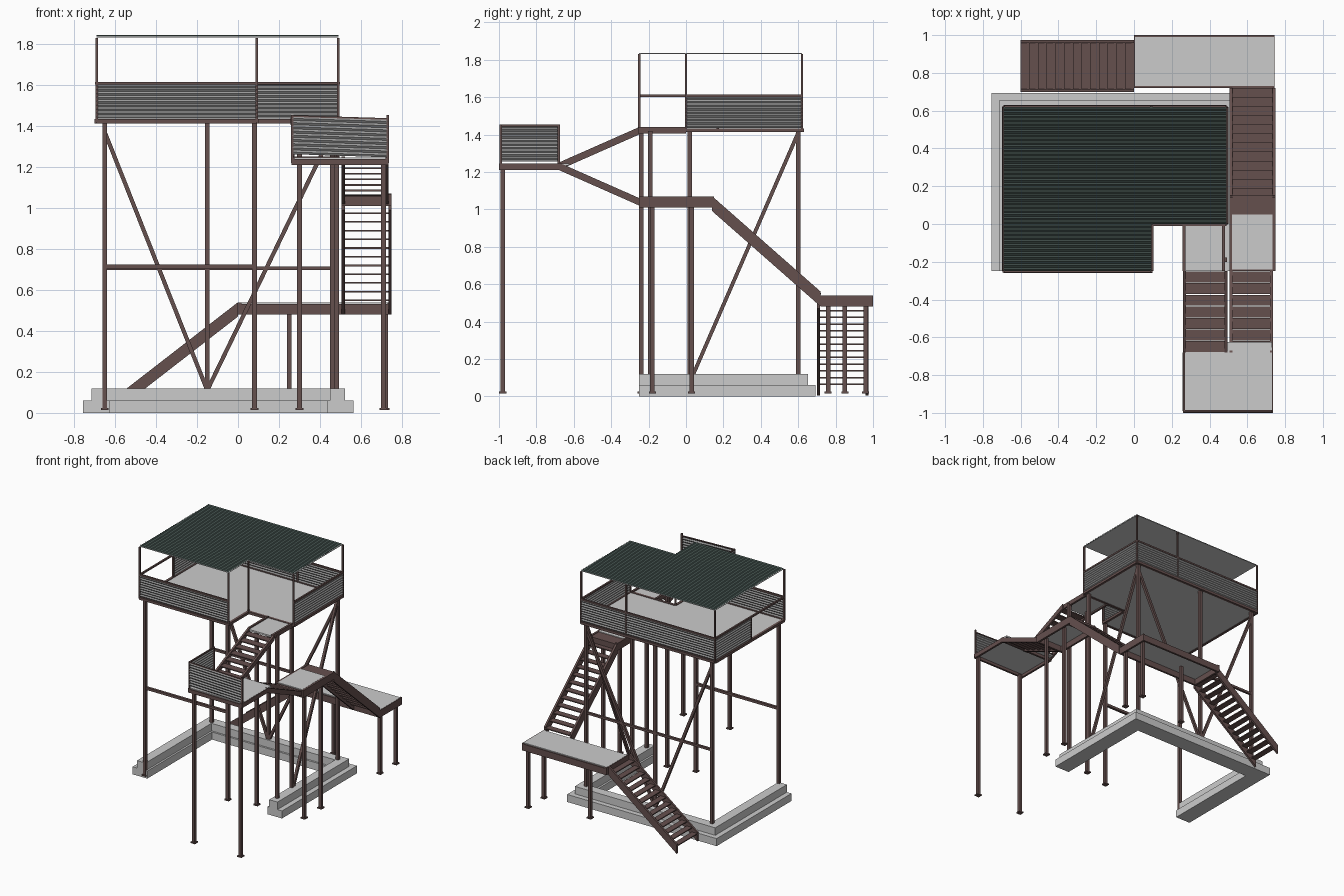
import bpy, bmesh
from mathutils import Vector, Matrix

old = bpy.data.objects.get("Cube")
if old:
    bpy.data.objects.remove(old)


def material(name, rgb):
    m = bpy.data.materials.new(name)
    m.use_nodes = True
    m.diffuse_color = (*rgb, 1)
    m.node_tree.nodes["Principled BSDF"].inputs["Base Color"].default_value = (*rgb, 1)
    return m


BROWN = material("brown painted steel", (0.13, 0.08, 0.076))
GREY = material("pale concrete grey", (0.6, 0.6, 0.6))
SHEET = material("grey corrugated sheet", (0.32, 0.32, 0.32))
GREEN = material("dark green roofing", (0.042, 0.062, 0.056))


class Part:
    """Collects simple solids into one named object."""

    def __init__(self, name, mat):
        self.name, self.mat, self.bm = name, mat, bmesh.new()

    def box(self, x0, x1, y0, y1, z0, z1):
        size = Matrix.Diagonal((x1 - x0, y1 - y0, z1 - z0, 1))
        mid = Matrix.Translation(((x0 + x1) / 2, (y0 + y1) / 2, (z0 + z1) / 2))
        bmesh.ops.create_cube(self.bm, size=1, matrix=mid @ size)

    def bar(self, a, b, w):
        """Square bar between two points."""
        a, b = Vector(a), Vector(b)
        d = b - a
        turn = d.to_track_quat('Z', 'Y').to_matrix().to_4x4()
        size = Matrix.Diagonal((w, w, d.length, 1))
        bmesh.ops.create_cube(self.bm, size=1, matrix=Matrix.Translation((a + b) / 2) @ turn @ size)

    def extrude(self, points, shift):
        """Closed outline pushed along a vector."""
        face = self.bm.faces.new([self.bm.verts.new(p) for p in points])
        new = bmesh.ops.extrude_face_region(self.bm, geom=[face])
        moved = [v for v in new["geom"] if isinstance(v, bmesh.types.BMVert)]
        bmesh.ops.translate(self.bm, verts=moved, vec=shift)

    def corrugate(self, start, along, up, out, pitch=0.02):
        """Zigzag sheet: ridges run along one vector and repeat up another."""
        start, along, up, out = map(Vector, (start, along, up, out))
        n = 2 * max(1, round(up.length / pitch))
        rows = []
        for i in range(n + 1):
            p = start + up * (i / n) + out * (i % 2)
            rows.append((self.bm.verts.new(p), self.bm.verts.new(p + along)))
        for (a, b), (c, d) in zip(rows, rows[1:]):
            self.bm.faces.new((a, b, d, c))

    def done(self):
        bmesh.ops.recalc_face_normals(self.bm, faces=self.bm.faces)
        me = bpy.data.meshes.new(self.name)
        self.bm.to_mesh(me)
        self.bm.free()
        me.materials.append(self.mat)
        ob = bpy.data.objects.new(self.name, me)
        bpy.context.collection.objects.link(ob)


# Stepped foundation: left, back and right strips
base = Part("foundation", GREY)
for outer, inner, z0, z1 in ((0, 0.015, 0, 0.06), (0.04, 0, 0.06, 0.12)):
    l, r, k = -0.755 + outer, 0.563 - outer, 0.693 - outer
    il, ir, ik = -0.64 + inner, 0.45 - inner, 0.58 - inner
    base.extrude([(l, -0.25, z0), (il, -0.25, z0), (il, ik, z0), (ir, ik, z0),
                  (ir, -0.25, z0), (r, -0.25, z0), (r, k, z0), (l, k, z0)], (0, 0, z1 - z0))
base.done()

# Vertical posts with foot plates: x, y, top height
posts = Part("support_posts", BROWN)
for x, y, top in ((-0.65, -0.24, 1.42), (0.08, -0.24, 1.42), (-0.65, 0.6, 1.42), (0.46, 0.6, 1.42),
                  (-0.15, 0.6, 1.42), (0.46, 0.02, 1.42), (0.3, -0.19, 1.42), (0.48, -0.19, 1.42),
                  (0.3, -0.98, 1.22), (0.71, -0.98, 1.22),
                  (0.71, -0.18, 1.03), (0.71, 0.03, 1.03),
                  (0.72, 0.96, 0.5), (0.72, 0.76, 0.5), (0.25, 0.85, 0.5)):
    foot = 0.06 if y == 0.6 else 0.015
    posts.box(x - 0.012, x + 0.012, y - 0.012, y + 0.012, foot, top)
    posts.box(x - 0.019, x + 0.019, y - 0.019, y + 0.019, foot, foot + 0.01)
posts.done()

# Diagonal braces and middle rails
brace = Part("braces", BROWN)
brace.bar((-0.65, 0.6, 1.37), (-0.15, 0.6, 0.11), 0.02)
brace.bar((0.46, 0.6, 1.37), (-0.15, 0.6, 0.11), 0.02)
brace.bar((0.46, 0.6, 1.41), (0.46, 0.04, 0.12), 0.02)
brace.bar((-0.65, 0.6, 0.705), (0.46, 0.6, 0.705), 0.018)
brace.bar((-0.65, -0.24, 0.715), (0.08, -0.24, 0.715), 0.02)
brace.done()

# L-shaped deck and roof outline
L, R, F, B, NX = -0.69, 0.49, -0.25, 0.62, 0.092
outline = [(L, F), (NX, F), (NX, 0), (R, 0), (R, B), (L, B)]
deck = Part("main_deck", GREY)
deck.extrude([(x, y, 1.417) for x, y in outline], (0, 0, 0.012))
deck.box(0.27, 0.47, F, 0, 1.417, 1.43)
deck.done()

frame = Part("deck_frame", BROWN)
for (x0, y0), (x1, y1) in zip(outline, outline[1:] + outline[:1]):
    frame.bar((x0, y0, 1.423), (x1, y1, 1.423), 0.02)
for x in (0.265, 0.475):
    frame.box(x - 0.008, x + 0.008, F, 0, 1.405, 1.44)
frame.done()

# Roof posts and hand rails, with a short post where the left parapet ends
LEFT_END = 0.17
rails = Part("roof_posts_and_rails", BROWN)
for x, y, top in [(*p, 1.83) for p in outline + [(NX, B)]] + [(L, LEFT_END, 1.61)]:
    rails.box(x - 0.006, x + 0.006, y - 0.006, y + 0.006, 1.42, top)
for a, b in (((L, F), (NX, F)), ((L, F), (L, B)), ((L, B), (R, B)), ((R, B), (R, 0))):
    rails.bar((*a, 1.608), (*b, 1.608), 0.013)
rails.done()

# Corrugated parapets around the deck
wall = Part("deck_parapet", SHEET)
H = (0, 0, 0.17)
wall.corrugate((L, F, 1.435), (NX - L, 0, 0), H, (0, -0.007, 0))
wall.corrugate((L, B, 1.435), (R - L, 0, 0), H, (0, 0.007, 0))
wall.corrugate((L, LEFT_END, 1.435), (0, B - LEFT_END, 0), H, (-0.007, 0, 0))
wall.corrugate((R, 0, 1.435), (0, B, 0), H, (0.007, 0, 0))
wall.done()

# Roof: corrugated covering over a flat lining
roof = Part("roof_covering", GREEN)
roof.corrugate((L, 0, 1.837), (R - L, 0, 0), (0, B, 0), (0, 0, 0.006))
roof.corrugate((L, F, 1.837), (NX - L, 0, 0), (0, -F, 0), (0, 0, 0.006))
roof.done()
lining = Part("roof_lining", GREY)
lining.extrude([(x, y, 1.831) for x, y in outline], (0, 0, 0.004))
lining.done()


def stair(name, axis, lo, hi, start, end, steps, depth, tread):
    """Two stringers with open risers; start and end are (run, height) of the top edge."""
    part = Part(name, BROWN)

    def at(run, side, z):
        return (run, side, z) if axis == 'X' else (side, run, z)

    (r0, z0), (r1, z1) = start, end
    for side in (lo, hi - 0.016):
        part.extrude([at(r0, side, z0), at(r1, side, z1), at(r1, side, z1 - depth), at(r0, side, z0 - depth)],
                     at(0, 0.016, 0))
    for i in range(steps):
        t = (i + 0.5) / steps
        r, z = r0 + (r1 - r0) * t, z0 + (z1 - z0) * t - depth * 0.4
        a, b = at(r - tread / 2, lo + 0.01, z - 0.004), at(r + tread / 2, hi - 0.01, z + 0.004)
        part.box(a[0], b[0], a[1], b[1], a[2], b[2])
    part.done()


stair("top_stair", 'Y', 0.26, 0.495, (F, 1.44), (-0.68, 1.25), 7, 0.04, 0.058)
stair("upper_stair", 'Y', 0.505, 0.735, (-0.68, 1.25), (F, 1.06), 7, 0.04, 0.058)
stair("middle_stair", 'Y', 0.505, 0.75, (0.14, 1.07), (0.72, 0.56), 12, 0.08, 0.05)
stair("bottom_stair", 'X', 0.7, 0.975, (0, 0.54), (-0.6, 0.075), 13, 0.07, 0.048)


def landing(name, x0, x1, y0, y1, z0, z1, plate):
    """Edge beams around a pale plate."""
    part = Part(name + "_frame", BROWN)
    for x in (x0, x1 - 0.016):
        part.box(x, x + 0.016, y0, y1, z0, z1)
    for y in (y0, y1 - 0.016):
        part.box(x0 + 0.016, x1 - 0.016, y, y + 0.016, z0, z1 - 0.006)
    part.done()
    top = Part(name + "_plate", GREY)
    top.box(*plate, z1 - 0.012, z1 + 0.001)
    top.done()


landing("high_landing", 0.26, 0.735, -1, -0.66, 1.21, 1.245, (0.265, 0.73, -0.99, -0.625))
landing("middle_landing", 0.505, 0.75, F, 0.15, 1.01, 1.068, (0.519, 0.734, -0.24, 0.05))
landing("low_landing", 0, 0.745, 0.72, 1, 0.48, 0.538, (0.005, 0.74, 0.73, 0.99))
step = Part("middle_landing_step", BROWN)
step.box(0.515, 0.74, 0.05, 0.15, 1.05, 1.064)
step.done()

# High landing screen on its front and inner sides
screen = Part("landing_screen", SHEET)
screen.corrugate((0.265, -0.99, 1.262), (0.465, 0, -0.015), (0, 0, 0.185), (0, -0.007, 0))
screen.corrugate((0.265, -0.99, 1.255), (0, 0.31, 0), (0, 0, 0.19), (-0.007, 0, 0))
screen.done()
ends = Part("screen_posts", BROWN)
for x, y in ((0.265, -0.99), (0.73, -0.99), (0.265, -0.68)):
    ends.box(x - 0.006, x + 0.006, y - 0.006, y + 0.006, 1.22, 1.453)
ends.bar((0.265, -0.99, 1.448), (0.265, -0.68, 1.448), 0.01)
ends.bar((0.265, -0.99, 1.448), (0.73, -0.99, 1.434), 0.008)
ends.done()
